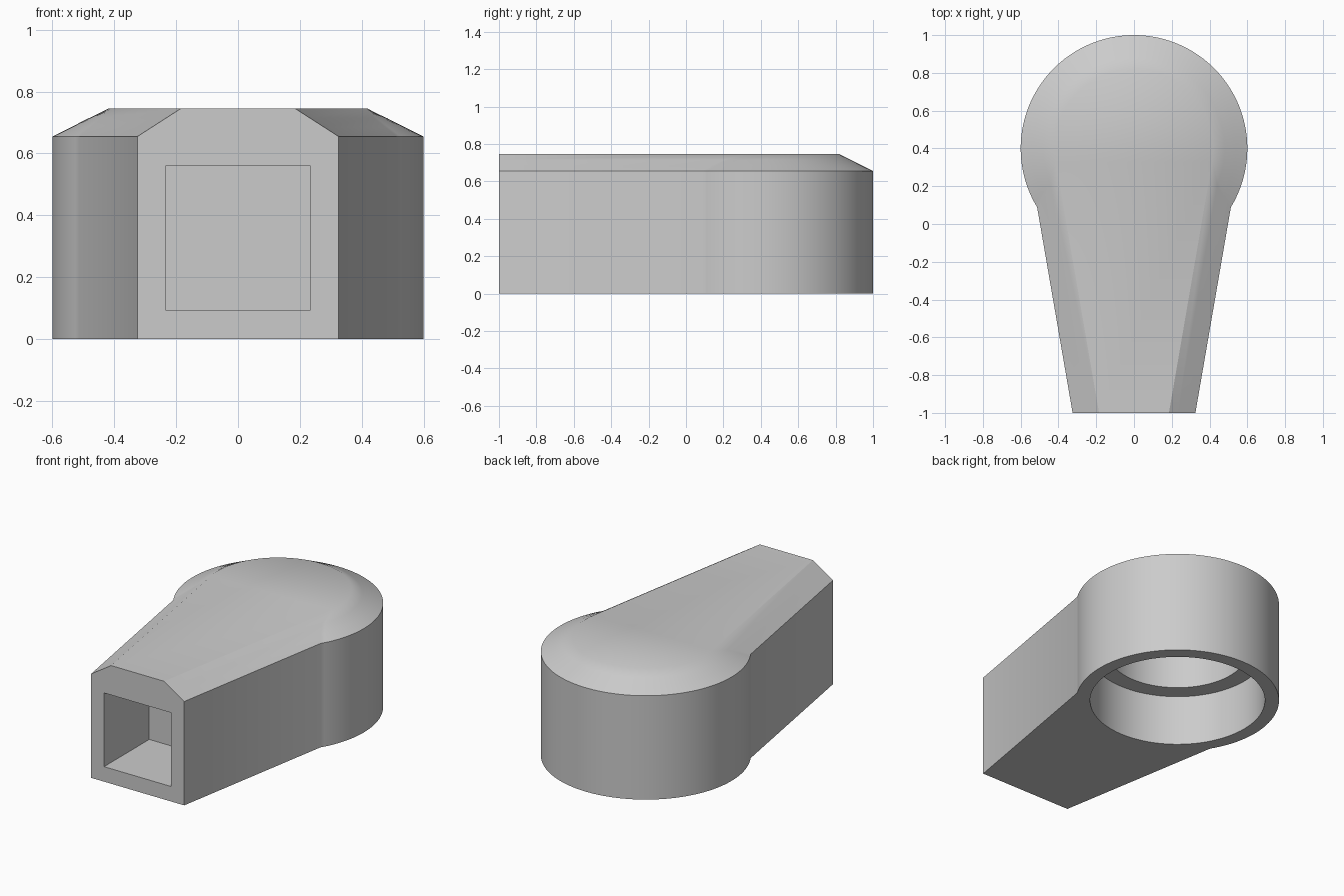
import bpy, bmesh
from math import atan, acos, cos, sin, pi

if "Cube" in bpy.data.objects:
    bpy.data.objects.remove(bpy.data.objects["Cube"], do_unlink=True)

HEAD_Y, HEAD_R = 0.4, 0.6        # round head
FRONT_W, SLOPE = 0.325, 0.1725   # tapered neck
SHOULDER, TOP = 0.655, 0.745     # chamfer heights
SEGMENTS = 96

grey = bpy.data.materials.new("plain grey")
grey.use_nodes = True
colour = (0.6, 0.6, 0.6, 1)
grey.diffuse_color = colour
grey.node_tree.nodes["Principled BSDF"].inputs["Base Color"].default_value = colour


def outline(t):
    """Keyhole outline, shrunk by chamfer fraction t."""
    half = FRONT_W - 0.14 * t
    radius = HEAD_R - 0.18 * t
    lean = atan(SLOPE)
    distance = (half + SLOPE * (1 + HEAD_Y)) * cos(lean)
    start = -lean - acos(min(1, distance / radius))
    sweep = pi - 2 * start
    angles = [start + sweep * i / SEGMENTS for i in range(SEGMENTS + 1)]
    arc = [(radius * cos(a), HEAD_Y + radius * sin(a)) for a in angles]
    return arc + [(-half, -1), (half, -1)]


# Housing: stacked keyhole outlines with a chamfered top
bm = bmesh.new()
levels = [(0, 0)] + [(SHOULDER + (TOP - SHOULDER) * t, t) for t in (0, 1 / 3, 2 / 3, 1)]
rings = [[bm.verts.new((x, y, z)) for x, y in outline(t)] for z, t in levels]
for low, high in zip(rings, rings[1:]):
    for i in range(len(low)):
        j = (i + 1) % len(low)
        bm.faces.new((low[i], low[j], high[j], high[i]))
bm.faces.new(rings[0][::-1])
bm.faces.new(rings[-1])
bmesh.ops.dissolve_limit(bm, angle_limit=0.001, verts=bm.verts, edges=bm.edges)
mesh = bpy.data.meshes.new("housing")
bm.to_mesh(mesh)
bm.free()
housing = bpy.data.objects.new("housing", mesh)
bpy.context.collection.objects.link(housing)
mesh.materials.append(grey)


def cut(cutter):
    """Subtract the cutter from the housing and remove it."""
    cutter.hide_render = True
    cutter.data.materials.append(grey)
    mod = housing.modifiers.new("cut", "BOOLEAN")
    mod.operation, mod.solver, mod.object = "DIFFERENCE", "EXACT", cutter
    bpy.context.view_layer.objects.active = housing
    bpy.ops.object.modifier_apply(modifier=mod.name)
    bpy.data.objects.remove(cutter, do_unlink=True)


# Stepped round bore, open underneath
for radius, roof in ((0.517, 0.325), (0.41, 0.65)):
    bpy.ops.mesh.primitive_cylinder_add(vertices=SEGMENTS, radius=radius, depth=roof + 0.1,
                                        location=(0, HEAD_Y, (roof - 0.1) / 2))
    cut(bpy.context.object)

# Square blind socket in the front
bpy.ops.mesh.primitive_cube_add(size=1, location=(0, -0.8, 0.327))
socket = bpy.context.object
socket.scale = (0.468, 0.5, 0.465)
bpy.context.view_layer.update()
cut(socket)

# Smooth the round surfaces, keep the edges sharp
bpy.ops.object.select_all(action="DESELECT")
housing.select_set(True)
bpy.context.view_layer.objects.active = housing
bpy.ops.object.shade_smooth_by_angle(angle=pi / 6)
